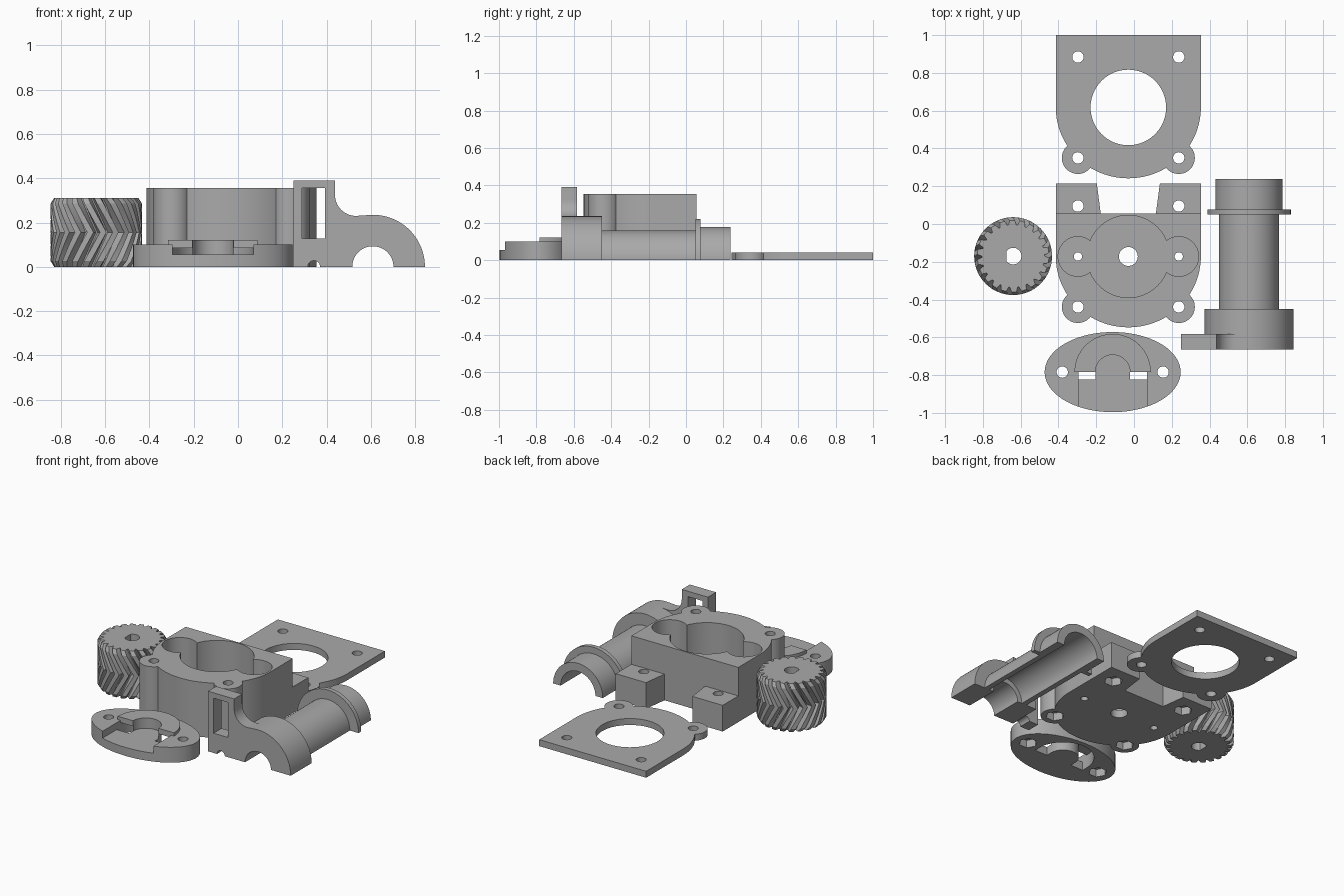
import bpy, bmesh
from math import sin, cos, pi, tau, radians

if "Cube" in bpy.data.objects:
    bpy.data.objects.remove(bpy.data.objects["Cube"])

grey = bpy.data.materials.new("plastic grey")
grey.use_nodes = True
grey.diffuse_color = (0.4, 0.4, 0.4, 1)
grey.node_tree.nodes["Principled BSDF"].inputs["Base Color"].default_value = grey.diffuse_color


def arc(cx, cy, r, a0=0.0, a1=360.0, n=64, ry=None):
    full = abs(a1 - a0) >= 360
    count = n if full else n + 1
    return [(cx + r * cos(radians(a0 + (a1 - a0) * i / n)),
             cy + (ry or r) * sin(radians(a0 + (a1 - a0) * i / n))) for i in range(count)]


def rect(x0, x1, y0, y1):
    return [(x0, y0), (x1, y0), (x1, y1), (x0, y1)]


def loft(name, rings):
    """Skin a stack of equal rings and cap both ends."""
    bm = bmesh.new()
    loops = [[bm.verts.new(p) for p in ring] for ring in rings]
    for a, b in zip(loops, loops[1:]):
        for i in range(len(a)):
            j = (i + 1) % len(a)
            bm.faces.new((a[i], a[j], b[j], b[i]))
    bm.faces.new(loops[0])
    bm.faces.new(loops[-1])
    bmesh.ops.recalc_face_normals(bm, faces=bm.faces)
    mesh = bpy.data.meshes.new(name)
    bm.to_mesh(mesh)
    bm.free()
    mesh.materials.append(grey)
    obj = bpy.data.objects.new(name, mesh)
    bpy.context.collection.objects.link(obj)
    return obj


def prism(pts, lo, hi, axis="Z", name="tool"):
    if axis == "Z":
        return loft(name, [[(u, v, h) for u, v in pts] for h in (lo, hi)])
    return loft(name, [[(u, h, v) for u, v in pts] for h in (lo, hi)])


def combine(obj, tools, op):
    bpy.context.view_layer.objects.active = obj
    for tool in tools:
        mod = obj.modifiers.new(op, "BOOLEAN")
        mod.operation, mod.object, mod.solver = op, tool, "EXACT"
        bpy.ops.object.modifier_apply(modifier=mod.name)
        bpy.data.objects.remove(tool)


def finish(obj):
    bpy.ops.object.select_all(action="DESELECT")
    obj.select_set(True)
    bpy.context.view_layer.objects.active = obj
    bpy.ops.object.shade_smooth_by_angle(angle=radians(25))


CX, HALF, SPAN, BOLT = -0.03, 0.384, 0.267, 0.03


def housing_outline(name, cy, back, height):
    """Square back, round front and two bolt lugs."""
    pts = [(CX + HALF, back), (CX - HALF, back)] + arc(CX, cy, HALF, 180, 360, 64, 0.375)
    obj = prism(pts, 0, height, name=name)
    combine(obj, [prism(arc(CX + s * SPAN, cy - SPAN, 0.085, n=48), 0, height)
                  for s in (-1, 1)], "UNION")
    return obj


def bolt_holes(cy):
    return [prism(arc(CX + s * SPAN, cy + t * SPAN, BOLT, n=32), -0.1, 0.5)
            for s in (-1, 1) for t in (-1, 1)]


# Cover plate
plate = housing_outline("cover_plate", 0.617, 1.0, 0.042)
combine(plate, bolt_holes(0.617) + [prism(arc(CX, 0.617, 0.2), -0.1, 0.2)], "DIFFERENCE")
finish(plate)

# Main housing with rear mounting tabs
BY = -0.172
body = housing_outline("main_housing", BY, 0.055, 0.355)
for s in (-1, 1):
    tab = [(CX + s * HALF, 0.0), (CX + s * HALF, 0.215), (CX + s * 0.167, 0.215),
           (CX + s * 0.146, 0.055), (CX + s * 0.146, 0.0)]
    combine(body, [prism(tab, 0, 0.17)], "UNION")
cavity = [prism(arc(CX, BY, 0.218), 0.05, 0.5)]
for s in (-1, 1):
    cavity.append(prism(arc(CX + s * SPAN, BY, 0.105, n=48), 0.05, 0.5))
    cavity.append(prism(arc(CX + s * SPAN, BY, 0.022, n=24), -0.1, 0.2))
    for t in (-1, 1):
        cavity.append(prism(arc(CX + s * SPAN, BY + t * SPAN, 0.055, n=6), -0.1, 0.05))
cavity.append(prism(arc(CX, BY, 0.05, n=32), -0.1, 0.2))
combine(body, cavity + bolt_holes(BY), "DIFFERENCE")
finish(body)

# Herringbone gear
GX, GY, GH, TEETH = -0.64, -0.17, 0.312, 22
rings = []
for k in range(13):
    f = k / 12
    turn = 0.42 * (1 - abs(2 * f - 1))
    tip = 0.19 if k in (0, 12) else 0.206
    ring = []
    for i in range(TEETH):
        for frac, r in ((0, 0.166), (0.14, 0.166), (0.32, tip), (0.82, tip)):
            a = tau * (i + frac) / TEETH + turn
            ring.append((GX + r * cos(a), GY + r * sin(a), GH * f))
    rings.append(ring)
gear = loft("herringbone_gear", rings)
bore = [(max(x, GX - 0.036), y) for x, y in arc(GX, GY, 0.044, -140, 140, 28)]
combine(gear, [prism(bore, -0.1, 0.5)], "DIFFERENCE")
finish(gear)

# Oval mounting flange with a slotted half collar
OX, OY = -0.113, -0.784
flange = prism(arc(OX, OY, 0.36, n=96, ry=0.212), 0, 0.1, name="oval_flange")
combine(flange, [prism(arc(OX, OY, 0.202, 0, 180, 48), 0.02, 0.122)], "UNION")
cuts = [prism(rect(OX - 0.182, OX + 0.182, -1.1, OY), 0.055, 0.3),
        prism(arc(OX, OY - 0.001, 0.092, 0, 180, 32), 0.055, 0.3)]
# Pocket below the collar, wrapping a central tongue
pocket = ([(OX + 0.182, OY - 0.038)] + arc(OX, OY, 0.182, 0, 180, 40)
          + [(OX - 0.182, OY - 0.038), (OX - 0.092, OY - 0.038)]
          + arc(OX, OY, 0.092, 180, 0, 32) + [(OX + 0.092, OY - 0.038)])
cuts.append(prism(pocket, -0.1, 0.086))
for s in (-1, 1):
    cuts.append(prism(arc(OX + s * SPAN, OY, BOLT, n=32), -0.1, 0.3))
    cuts.append(prism(arc(OX + s * SPAN, OY, 0.055, n=6), -0.1, 0.05))
combine(flange, cuts, "DIFFERENCE")
finish(flange)

# Half-round spool arm: stepped sections along y
AX = 0.609


def half_disc(r):
    return arc(AX, 0, r, 0, 180, 48)


arm = prism(half_disc(0.235), -0.665, -0.45, "Y", "spool_arm")
combine(arm, [prism(half_disc(r), lo, hi, "Y") for r, lo, hi in
              ((0.159, -0.46, 0.06), (0.221, 0.05, 0.078), (0.178, 0.07, 0.238))], "UNION")
# Upright latch bracket blending into the arm
bracket = ([(0.25, 0), (0.25, 0.39), (0.438, 0.39)] + arc(0.533, 0.325, 0.095, 180, 270, 16)
           + [(AX, 0.235), (AX, 0)])
combine(arm, [prism(bracket, -0.665, -0.582, "Y")], "UNION")
combine(arm, [prism(arc(AX, 0, 0.093, n=48), -0.8, 0.4, "Y"),
              prism(arc(AX, 0, 0.125, n=48), -0.45, 0.4, "Y"),
              prism(rect(0.29, 0.393, 0.128, 0.355), -0.8, -0.5, "Y"),
              prism(arc(0.343, 0, 0.028, n=24), -0.8, -0.5, "Y")], "DIFFERENCE")
finish(arm)
